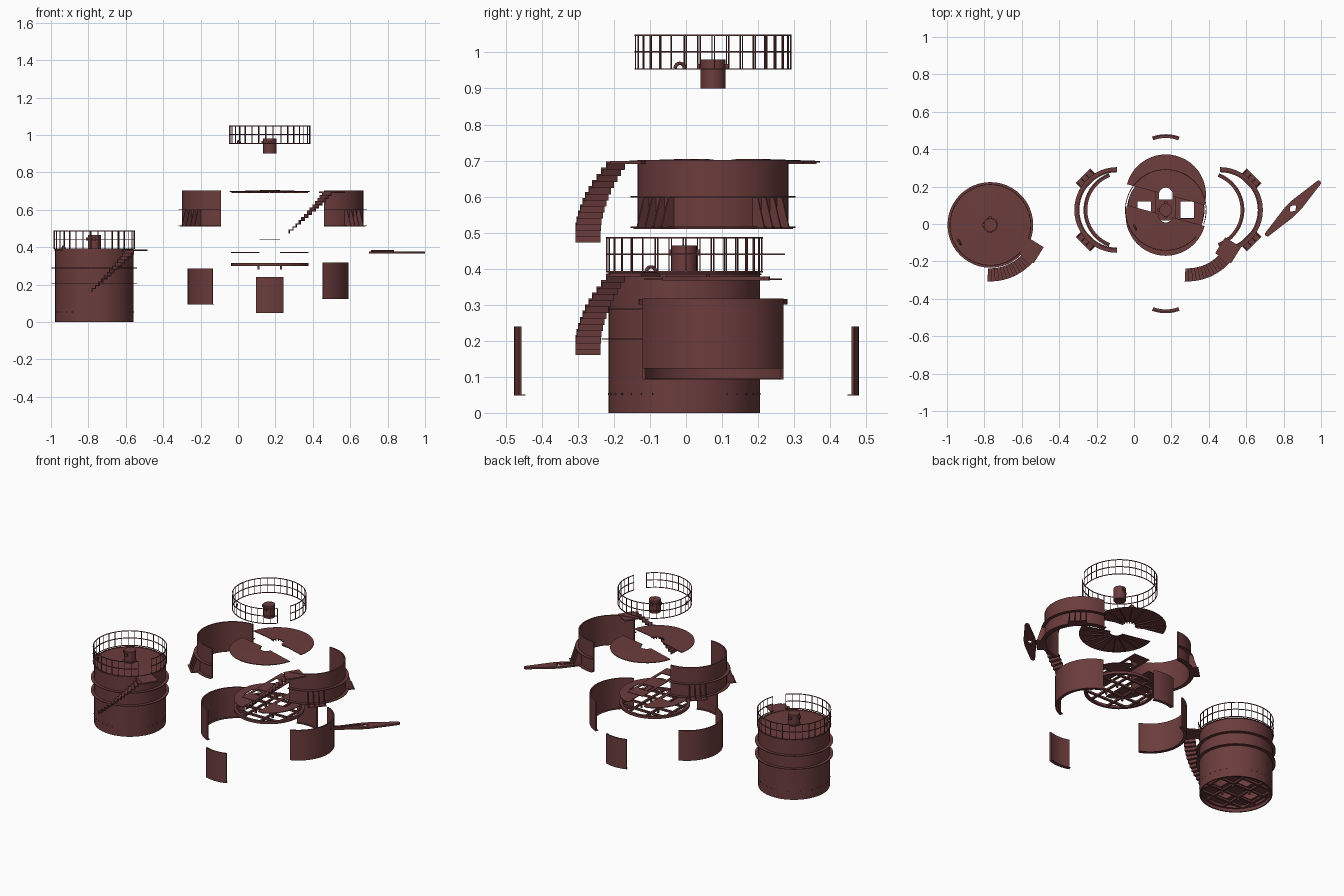
import bpy, bmesh
from math import sin, cos, pi, radians, ceil, sqrt
from mathutils import Matrix, Vector

if "Cube" in bpy.data.objects:
    bpy.data.objects.remove(bpy.data.objects["Cube"])

mat = bpy.data.materials.new("dark_red_steel")
mat.diffuse_color = (0.15, 0.045, 0.045, 1)
mat.use_nodes = True
mat.node_tree.nodes["Principled BSDF"].inputs["Base Color"].default_value = mat.diffuse_color

def finish(name, bm, smooth=False):
    bmesh.ops.recalc_face_normals(bm, faces=bm.faces)
    me = bpy.data.meshes.new(name)
    bm.to_mesh(me)
    bm.free()
    me.materials.append(mat)
    ob = bpy.data.objects.new(name, me)
    bpy.context.collection.objects.link(ob)
    if smooth:
        bpy.context.view_layer.objects.active = ob
        ob.select_set(True)
        bpy.ops.object.shade_smooth_by_angle(angle=radians(30))
        ob.select_set(False)
    return ob

def revolve(bm, c, prof, a0=0, a1=360, step=7.5):
    """Sweep a closed (r, z) profile from a0 to a1 degrees round c."""
    n = max(1, ceil((a1 - a0) / step))
    full = a1 - a0 >= 360
    rings = []
    for i in range(n if full else n + 1):
        a = radians(a0 + (a1 - a0) * i / n)
        rings.append([bm.verts.new((c[0] + r * cos(a), c[1] + r * sin(a), z)) for r, z in prof])
    m = len(prof)
    for i in range(n):
        p, q = rings[i], rings[(i + 1) % len(rings)]
        for j in range(m):
            bm.faces.new((p[j], q[j], q[(j + 1) % m], p[(j + 1) % m]))
    if not full:
        bm.faces.new(rings[0])
        bm.faces.new(rings[-1])

def rect(r0, r1, z0, z1):
    return [(r0, z0), (r1, z0), (r1, z1), (r0, z1)]

def box(bm, x0, x1, y0, y1, z0, z1, M=Matrix()):
    s = Matrix.Diagonal((x1 - x0, y1 - y0, z1 - z0, 1))
    t = Matrix.Translation(((x0 + x1) / 2, (y0 + y1) / 2, (z0 + z1) / 2))
    bmesh.ops.create_cube(bm, size=1, matrix=M @ t @ s)

def prism(bm, pts, z0, z1):
    lo = [bm.verts.new((x, y, z0)) for x, y in pts]
    hi = [bm.verts.new((x, y, z1)) for x, y in pts]
    bm.faces.new(lo)
    bm.faces.new(hi)
    for i in range(len(pts)):
        j = (i + 1) % len(pts)
        bm.faces.new((lo[i], lo[j], hi[j], hi[i]))

def turn(c, deg):
    return Matrix.Translation((c[0], c[1], 0)) @ Matrix.Rotation(radians(deg), 4, 'Z')

def railing(name, c, z):
    bm = bmesh.new()
    for h in (0.002, 0.05, 0.096):
        revolve(bm, c, rect(0.214, 0.218, z + h - 0.002, z + h + 0.002), -20, 318)
    for i in range(33):
        box(bm, 0.2145, 0.2175, -0.0015, 0.0015, z, z + 0.098, turn(c, -20 + 338 * i / 32))
    finish(name, bm)

def stairs(name, c, z):
    bm = bmesh.new()
    n = 13
    for i in range(n):
        a = -93 + 51 * i / n
        zt = z + 0.022 + 0.203 * i / (n - 1)
        revolve(bm, c, rect(0.232, 0.302, zt - 0.006, zt), a, a + 51 / n + 0.6)
        revolve(bm, c, rect(0.232, 0.302, zt - 0.022, zt), a, a + 0.8)
    box(bm, 0.205, 0.305, -0.05, 0.05, z + 0.219, z + 0.227, turn(c, -32))   # landing
    finish(name, bm)

def hatch(name, c, z):
    bm = bmesh.new()
    revolve(bm, c, [(0.001, z), (0.035, z), (0.035, z + 0.08), (0.001, z + 0.08)], step=15)
    for a in (90, 180, 270):
        M = turn(c, a)
        box(bm, 0.033, 0.044, -0.009, 0.009, z + 0.052, z + 0.068, M)
    finish(name, bm, True)

def vent(name, c, z):
    cu = bpy.data.curves.new(name, 'CURVE')
    cu.dimensions = '3D'
    cu.bevel_depth = 0.005
    cu.bevel_resolution = 1
    sp = cu.splines.new('POLY')
    sp.points.add(8)
    for i, p in enumerate(sp.points):
        a = pi * i / 8
        p.co = (c[0] - 0.165 - 0.007 * cos(a), c[1] - 0.092 + 0.013 * cos(a), z + 0.001 + 0.014 * sin(a), 1)
    cu.materials.append(mat)
    cu.use_fill_caps = True
    bpy.context.collection.objects.link(bpy.data.objects.new(name, cu))

def roof(name, c, z, a0, a1):
    bm = bmesh.new()
    revolve(bm, c, [(0.037, z + 0.004), (0.215, z - 0.002), (0.215, z + 0.002), (0.037, z + 0.008)], a0, a1)
    n = round((a1 - a0) / 20)
    for i in range(n):   # radial ribs under the plate
        box(bm, 0.04, 0.205, -0.002, 0.002, z - 0.007, z, turn(c, a0 + (i + 0.5) * (a1 - a0) / n))
    finish(name, bm)

def shell(name, c, z0, z1, a0, a1, flanges=(), foot=False):
    bm = bmesh.new()
    revolve(bm, c, rect(0.202, 0.210, z0, z1), a0, a1)
    for zf in flanges:
        revolve(bm, c, rect(0.209, 0.229, zf - 0.002, zf + 0.002), a0, a1)
    if foot:
        revolve(bm, c, rect(0.19, 0.203, z0, z0 + 0.003), a0, a1)
    finish(name, bm, True)

# Floor parts: middle strip, two side panels, edge ring with beams
def half_chord(x, r=0.207):
    return sqrt(max(r * r - x * x, 0))

def floor_strip(name, c, z):
    bm, M = bmesh.new(), turn(c, 0)
    for s in (-1, 1):
        x = sorted((s * 0.037, s * 0.055))
        box(bm, *x, -0.20, 0.20, z - 0.002, z + 0.002, M)
    for y0, y1 in ((-0.20, -0.125), (-0.055, 0.055), (0.125, 0.20)):
        box(bm, -0.037, 0.037, y0, y1, z - 0.002, z + 0.002, M)
    finish(name, bm)

def floor_side(name, c, z, s):
    bm = bmesh.new()
    def P(pts):
        prism(bm, [(c[0] + s * x, c[1] + y) for x, y in pts], z - 0.002, z + 0.002)
    arc = lambda x0, x1: [(x0 + (x1 - x0) * i / 4, half_chord(x0 + (x1 - x0) * i / 4)) for i in range(5)]
    P([(0.055, -0.19), (0.078, -0.19), (0.078, 0.19), (0.055, 0.19)])
    for k in (-1, 1):
        P([(0.078, k * 0.045)] + [(x, k * y) for x, y in arc(0.078, 0.15)] + [(0.15, k * 0.045)])
    P([(x, -y) for x, y in arc(0.15, 0.207)] + arc(0.15, 0.207)[::-1][1:])
    finish(name, bm)

def floor_ring(name, c, z):
    bm, M = bmesh.new(), turn(c, 0)
    revolve(bm, c, rect(0.19, 0.207, z, z + 0.016))
    for s in (-1, 1):
        for o, w in ((0.06, 0.006), (0.16, 0.006)):
            h = half_chord(o, 0.195)
            box(bm, s * o - w, s * o + w, -h, h, z, z + 0.012, M)
        for o in (0.05, 0.13):
            h = half_chord(o, 0.195)
            box(bm, -h, h, s * o - 0.006, s * o + 0.006, z + 0.003, z + 0.015, M)
        for y in (-0.05, 0.05):   # small feet
            box(bm, s * 0.06 - 0.005, s * 0.06 + 0.005, y - 0.005, y + 0.005, z - 0.02, z, M)
    finish(name, bm)

def bracket(name, c, ang, z):
    bm, M = bmesh.new(), turn(c, ang)
    box(bm, 0.20, 0.258, -0.055, 0.055, z, z + 0.004, M)
    for y in (-0.048, -0.016, 0.016, 0.048):
        prof = [(0.204, z), (0.252, z), (0.224, z + 0.088), (0.204, z + 0.088)]
        sides = [[bm.verts.new(M @ Vector((r, y + d, h))) for r, h in prof] for d in (-0.002, 0.002)]
        for f in sides:
            bm.faces.new(f)
        for i in range(4):
            j = (i + 1) % 4
            bm.faces.new((sides[0][i], sides[0][j], sides[1][j], sides[1][i]))
    finish(name, bm)

# Assembled tank
T = (-0.768, -0.005)
shell("tank_lower_wall", T, 0, 0.2, 0, 360)
shell("tank_upper_wall", T, 0.2, 0.39, 0, 360, (0.205, 0.289))
roof("tank_roof", T, 0.385, 0, 360)
railing("tank_railing", T, 0.39)
hatch("tank_hatch", T, 0.385)
vent("tank_vent", T, 0.39)
stairs("tank_stairs", T, 0.16)
floor_ring("tank_floor_ring", T, 0.02)
floor_strip("tank_floor_strip", T, 0.04)
for s in (-1, 1):
    floor_side("tank_floor_side", T, 0.04, s)
bm = bmesh.new()
for i in range(36):
    box(bm, 0.209, 0.212, -0.0025, 0.0025, 0.05, 0.055, turn(T, i * 10 + 5))
finish("tank_bolts", bm)

# Exploded tank, top down
E = (0.17, 0.075)
railing("loose_railing", E, 0.952)
hatch("loose_hatch", E, 0.90)
vent("loose_vent", E, 0.955)
roof("loose_roof_back", (0.17, 0.157), 0.697, -15, 165)
roof("loose_roof_front", (0.17, 0.045), 0.697, 165, 345)
stairs("loose_stairs", (0.287, -0.005), 0.472)
for side, x, a0 in (("left", -0.09, 90), ("right", 0.46, -90)):
    c = (x, 0.075)
    shell("loose_upper_shell_" + side, c, 0.51, 0.702, a0, a0 + 180, (0.515, 0.60))
    for a in (45, 135):
        bracket("bracket_" + side, c, a0 + a, 0.51)
shell("loose_lower_shell_left", (-0.06, 0.075), 0.093, 0.287, 111, 249, foot=True)
shell("loose_lower_shell_right", (0.38, 0.075), 0.123, 0.318, -69, 69, foot=True)
shell("loose_front_panel", (0.17, -0.267), 0.048, 0.24, 249.5, 290.5, foot=True)
shell("loose_back_panel", (0.17, 0.27), 0.048, 0.24, 69.5, 110.5, foot=True)
floor_strip("loose_floor_strip", E, 0.44)
for s in (-1, 1):
    floor_side("loose_floor_side", E, 0.371, s)
floor_ring("loose_floor_ring", E, 0.30)

# Tapered beam with a square hole, lying diagonally
bm = bmesh.new()
B = turn((0.85, 0.083), 45)
for s in (-1, 1):
    pts = [(-0.208, 0), (-0.2, 0.012), (-0.03, 0.034), (0.03, 0.034), (0.2, 0.012), (0.208, 0),
           (0.022, 0), (0, 0.02), (-0.022, 0)]
    prism(bm, [(B @ Vector((x, s * y, 0)))[:2] for x, y in pts], 0.367, 0.378)
box(bm, -0.19, -0.03, -0.006, 0.006, 0.378, 0.385, B)
finish("tapered_beam", bm)
